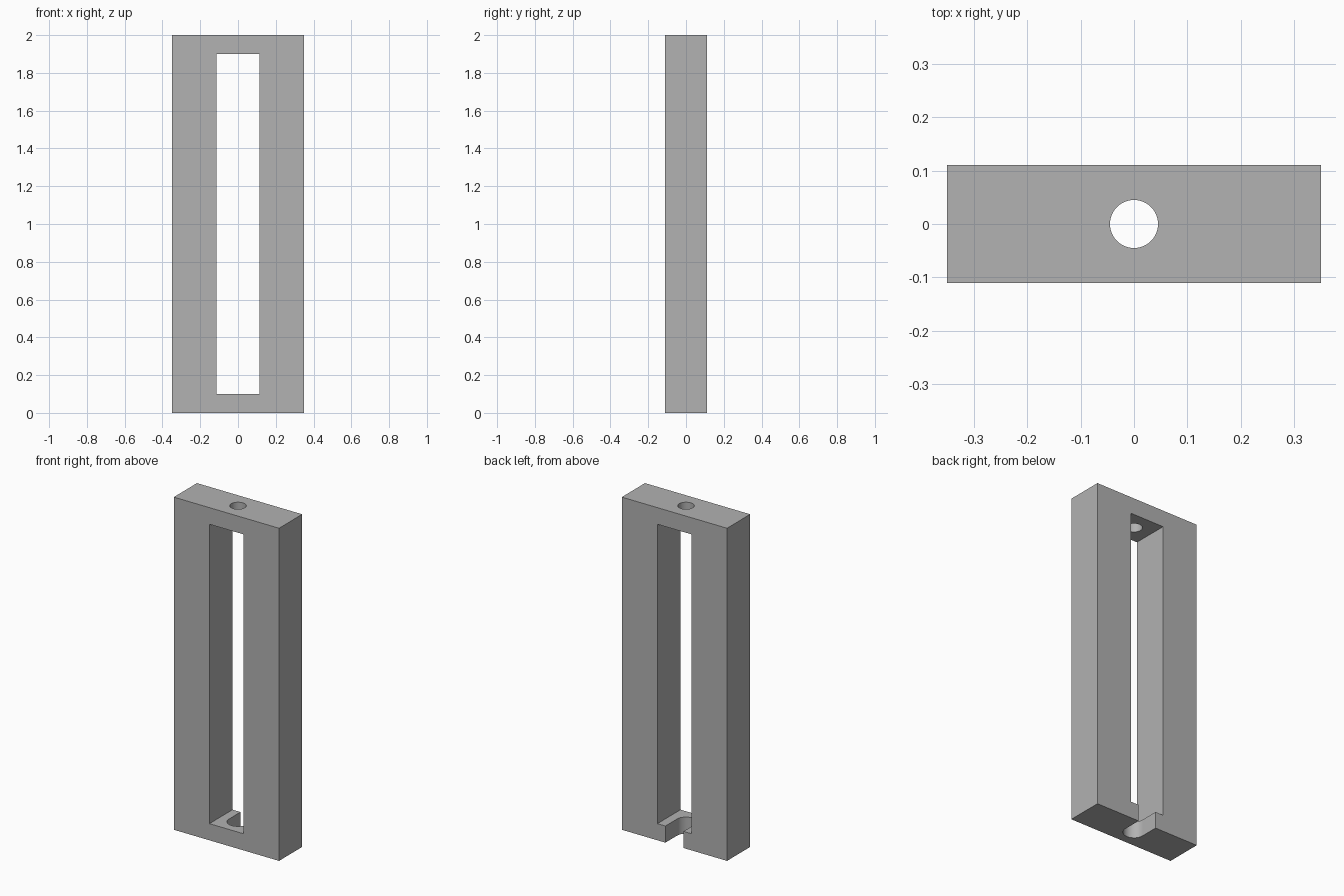
import bpy

if "Cube" in bpy.data.objects:
    bpy.data.objects.remove(bpy.data.objects["Cube"], do_unlink=True)

WIDTH, DEPTH, HEIGHT = 0.70, 0.22, 2.0
OPENING, BAR = 0.226, 0.10          # window width, thickness of end bars
HOLE_R, SLOT_R = 0.045, 0.06


def box(name, size, centre):
    bpy.ops.mesh.primitive_cube_add(size=1, location=centre)
    ob = bpy.context.object
    ob.name = name
    ob.scale = size
    bpy.ops.object.transform_apply(location=True, rotation=False, scale=True)
    return ob


def cylinder(name, radius, height, centre):
    bpy.ops.mesh.primitive_cylinder_add(vertices=64, radius=radius, depth=height, location=centre)
    ob = bpy.context.object
    ob.name = name
    return ob


def cut(target, cutter):
    mod = target.modifiers.new("Cut", "BOOLEAN")
    mod.operation = "DIFFERENCE"
    mod.solver = "EXACT"
    mod.object = cutter
    bpy.context.view_layer.objects.active = target
    bpy.ops.object.modifier_apply(modifier=mod.name)
    bpy.data.objects.remove(cutter, do_unlink=True)


# Solid block with a tall window through it
frame = box("frame", (WIDTH, DEPTH, HEIGHT), (0, 0, HEIGHT / 2))
cut(frame, box("window_cutter", (OPENING, DEPTH * 2, HEIGHT - 2 * BAR), (0, 0, HEIGHT / 2)))

# Round hole in the top bar
cut(frame, cylinder("hole_cutter", HOLE_R, BAR * 2, (0, 0, HEIGHT - BAR / 2)))

# Round-ended slot in the bottom bar, open to the back
cut(frame, cylinder("slot_end_cutter", SLOT_R, BAR * 2, (0, 0, BAR / 2)))
cut(frame, box("slot_cutter", (SLOT_R * 2, DEPTH, BAR * 2), (0, DEPTH / 2, BAR / 2)))

# Plain grey finish
grey = bpy.data.materials.new("plain_grey")
grey.use_nodes = True
colour = (0.445, 0.445, 0.445, 1)
grey.diffuse_color = colour
grey.node_tree.nodes["Principled BSDF"].inputs["Base Color"].default_value = colour
frame.data.materials.clear()
frame.data.materials.append(grey)
for face in frame.data.polygons:
    face.material_index = 0

bpy.ops.object.select_all(action="DESELECT")
frame.select_set(True)
bpy.context.view_layer.objects.active = frame
bpy.ops.object.shade_smooth_by_angle()
